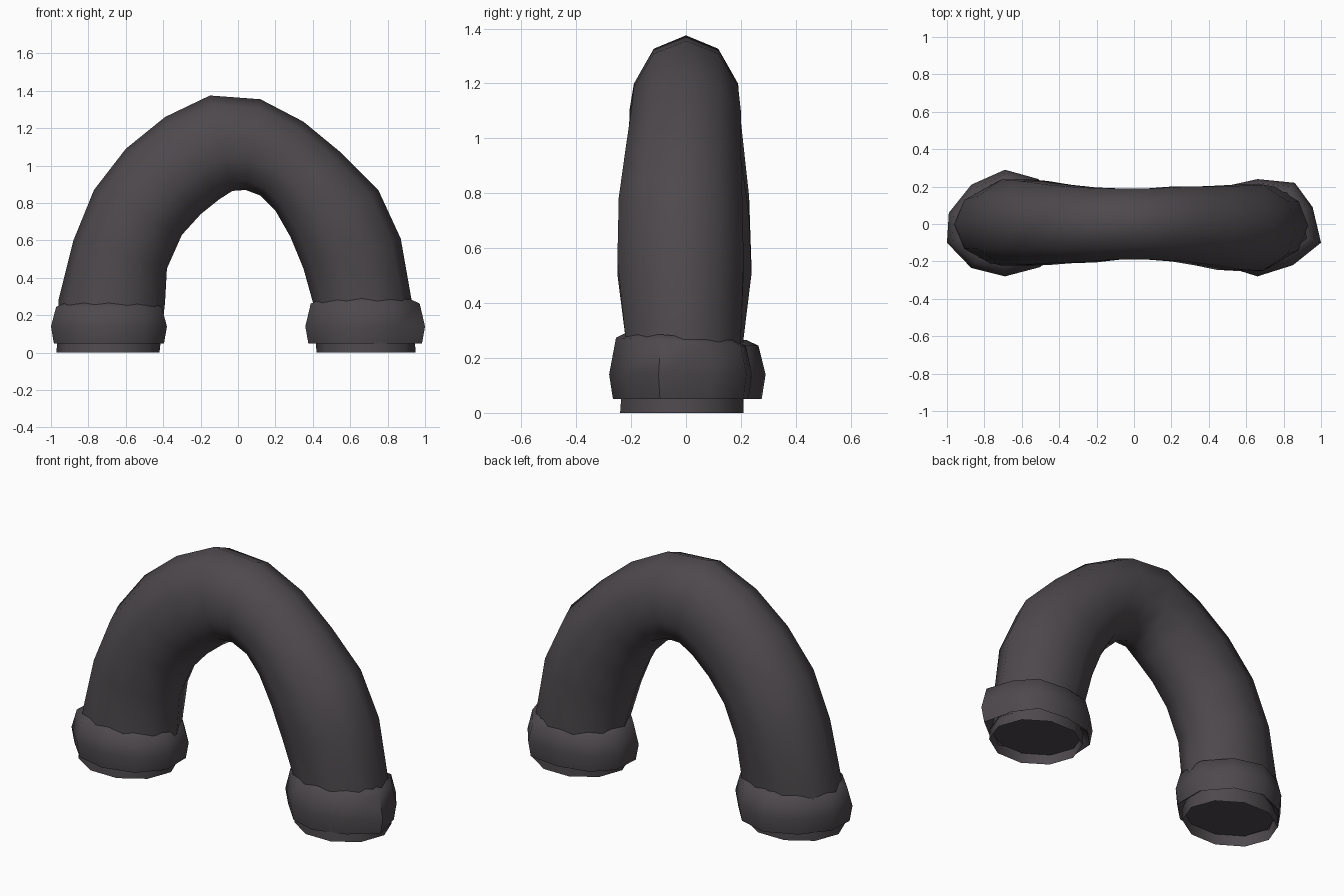
import bpy, bmesh
from math import sin, cos, pi, radians

old = bpy.data.objects.get("Cube")
if old:
    bpy.data.objects.remove(old, do_unlink=True)

SIDES = 10

# Single dark rubber colour
rubber = bpy.data.materials.new("dark_rubber")
rubber.use_nodes = True
COLOUR = (0.075, 0.066, 0.073, 1)
rubber.diffuse_color = COLOUR
shader = next(n for n in rubber.node_tree.nodes if n.type == 'BSDF_PRINCIPLED')
shader.inputs["Base Color"].default_value = COLOUR
shader.inputs["Roughness"].default_value = 0.8


def loft(name, rings, closed=False):
    """Skin a list of point rings into one smooth object."""
    bm = bmesh.new()
    loops = [[bm.verts.new(p) for p in ring] for ring in rings]
    pairs = list(zip(loops, loops[1:]))
    if closed:
        pairs.append((loops[-1], loops[0]))
    for a, b in pairs:
        for i in range(SIDES):
            j = (i + 1) % SIDES
            bm.faces.new((a[i], a[j], b[j], b[i]))
    bmesh.ops.recalc_face_normals(bm, faces=bm.faces)
    finish(name, bm)


def finish(name, bm):
    """Turn a bmesh into a shaded object."""
    mesh = bpy.data.meshes.new(name)
    bm.to_mesh(mesh)
    bm.free()
    obj = bpy.data.objects.new(name, mesh)
    bpy.context.collection.objects.link(obj)
    mesh.materials.append(rubber)
    bpy.ops.object.select_all(action='DESELECT')
    obj.select_set(True)
    bpy.context.view_layer.objects.active = obj
    bpy.ops.object.shade_smooth_by_angle(angle=radians(60))


def span_ring(outer, inner, half_depth, shift):
    """Oval ring whose long axis runs from the outer to the inner curve."""
    (ox, oz), (ix, iz) = outer, inner
    ring = []
    for k in range(SIDES):
        t = 2 * pi * k / SIDES
        c = cos(t) / 2
        ring.append(((ox + ix) / 2 + (ox - ix) * c,
                     shift + half_depth / sin(0.4 * pi) * sin(t),
                     (oz + iz) / 2 + (oz - iz) * c))
    return ring


# Arched tube, open at both feet
outer = [(-.97, 0), (-.96, .28), (-.88, .6), (-.77, .87), (-.6, 1.09), (-.39, 1.26), (-.15, 1.375),
         (.12, 1.355), (.35, 1.235), (.55, 1.07), (.75, .87), (.87, .61), (.93, .27), (.95, 0)]
inner = [(-.42, 0), (-.39, .27), (-.38, .45), (-.3, .63), (-.2, .74), (-.1, .82), (-.03, .865),
         (.04, .87), (.12, .84), (.2, .76), (.28, .62), (.35, .45), (.4, .27), (.42, 0)]
depth = [.225, .21, .23, .225, .21, .2, .19]
depth += depth[::-1]
shift = [-.015, 0, .008, .005, 0, -.005, 0, 0, 0, -.01, -.02, -.02, -.01, -.015]
loft("arched_tube", [span_ring(*args) for args in zip(outer, inner, depth, shift)])

# Swollen, slightly lopsided collars: plan outline scaled along a rounded profile
profile = [(.8, .085), (.95, .05), (1, .14), (.91, .245), (.76, .265)]
right_plan = [(-1, -.1), (-.87, -.235), (-.69, -.28), (-.5, -.23), (-.38, -.1),
              (-.38, .09), (-.51, .24), (-.69, .29), (-.87, .21), (-.99, .06)]
left_plan = [(1, -.1), (.955, .09), (.86, .22), (.66, .24), (.48, .2),
             (.37, .09), (.36, -.08), (.5, -.23), (.66, -.28), (.85, -.22)]
for side, plan, centre, lift, tilt in (("right", right_plan, -.69, 0, 0),
                                       ("left", left_plan, .68, .05, .06)):
    rings = []
    for r, z in profile:
        top = z > .2
        rings.append([(centre + (x - centre) * r, y * r, z + top * (lift * z - tilt * y))
                      for x, y in plan])
    loft(side + "_collar", rings, closed=True)

    # Recessed plug closing the foot, facing down
    bm = bmesh.new()
    disc = [bm.verts.new((centre + .268 * cos(2 * pi * k / SIDES),
                          -.015 - .23 * sin(2 * pi * k / SIDES), .06)) for k in range(SIDES)]
    bm.faces.new(disc)
    finish(side + "_end_plug", bm)
